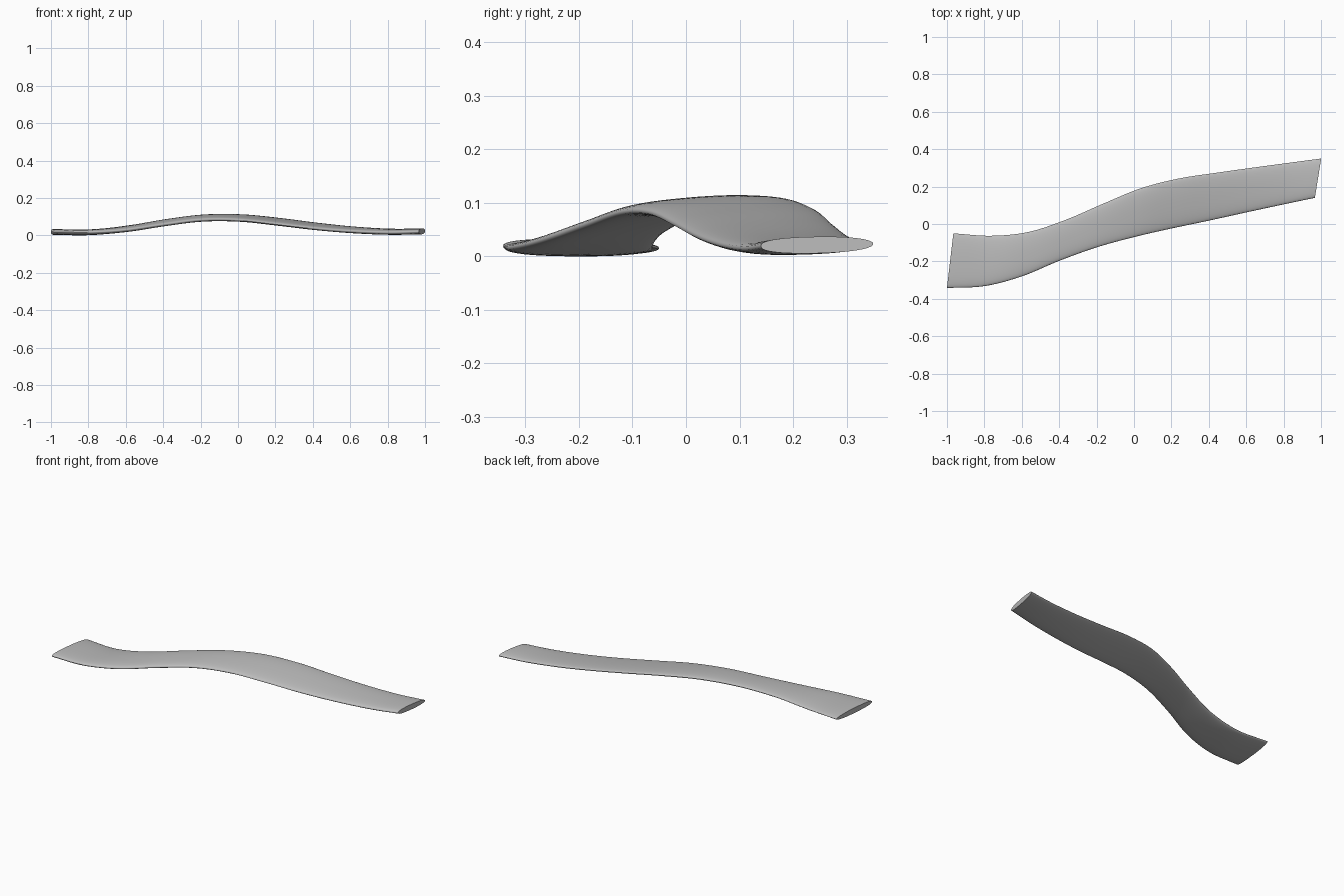
import bpy, bmesh, math

cube = bpy.data.objects.get("Cube")
if cube:
    bpy.data.objects.remove(cube, do_unlink=True)

# Stations along the blade: front edge x, front y, back y, front z, back z
STATIONS = [
    (-1.0, -.342, -.05, .02, .016),
    (-.8, -.332, -.063, .017, .018),
    (-.6, -.28, -.043, .029, .046),
    (-.4, -.197, .022, .058, .081),
    (-.2, -.125, .108, .083, .104),
    (0, -.07, .19, .083, .104),
    (.2, -.024, .242, .062, .085),
    (.4, .018, .273, .039, .059),
    (.6, .062, .301, .023, .037),
    (.8, .105, .328, .016, .024),
    (.967, .14, .35, .02, .024),
]
SKEW = .034          # how far the back edge runs ahead of the front edge
HALF_THICK = .0155
STEPS, SIDES = 8, 40


def spline(points, steps):
    """Catmull-Rom samples through the points."""
    ext = [[2 * a - b for a, b in zip(points[0], points[1])], *points,
           [2 * a - b for a, b in zip(points[-1], points[-2])]]
    out = []
    for i in range(len(points) - 1):
        quads = list(zip(*ext[i:i + 4]))
        for k in range(steps):
            t = k / steps
            out.append([b + .5 * t * (c - a + t * (2 * a - 5 * b + 4 * c - d
                        + t * (3 * (b - c) + d - a))) for a, b, c, d in quads])
    return out + [list(points[-1])]


def section(x, yf, yb, zf, zb):
    """Rounded flat section: blunt front edge, finer back edge."""
    ring = []
    for k in range(SIDES):
        a = math.tau * k / SIDES
        c, s = math.cos(a), math.sin(a)
        power = .8 if c < 0 else .95
        f = .5 + .5 * math.copysign(abs(c) ** power, c)
        h = HALF_THICK * math.copysign(abs(s) ** power, s)
        ring.append((x + SKEW * f, yf + (yb - yf) * f, zf + (zb - zf) * f + h))
    return ring


# Material
mat = bpy.data.materials.new("light grey")
mat.use_nodes = True
colour = (.5, .5, .5, 1)
mat.diffuse_color = colour
mat.node_tree.nodes["Principled BSDF"].inputs["Base Color"].default_value = colour

# Skin the sections into one closed blade
bm = bmesh.new()
rings = [[bm.verts.new(p) for p in section(*s)] for s in spline(STATIONS, STEPS)]
for r, q in zip(rings, rings[1:]):
    for k in range(SIDES):
        n = (k + 1) % SIDES
        bm.faces.new((r[k], r[n], q[n], q[k]))
bm.faces.new(rings[0])
bm.faces.new(rings[-1])
bmesh.ops.recalc_face_normals(bm, faces=bm.faces[:])

# Rest the blade on the ground
low = min(v.co.z for v in bm.verts)
bmesh.ops.translate(bm, verts=bm.verts[:], vec=(0, 0, -low))

mesh = bpy.data.meshes.new("curved_blade")
bm.to_mesh(mesh)
bm.free()
mesh.materials.append(mat)
blade = bpy.data.objects.new("curved_blade", mesh)
bpy.context.collection.objects.link(blade)
bpy.ops.object.select_all(action='DESELECT')
blade.select_set(True)
bpy.context.view_layer.objects.active = blade
bpy.ops.object.shade_smooth_by_angle(angle=math.radians(40))
